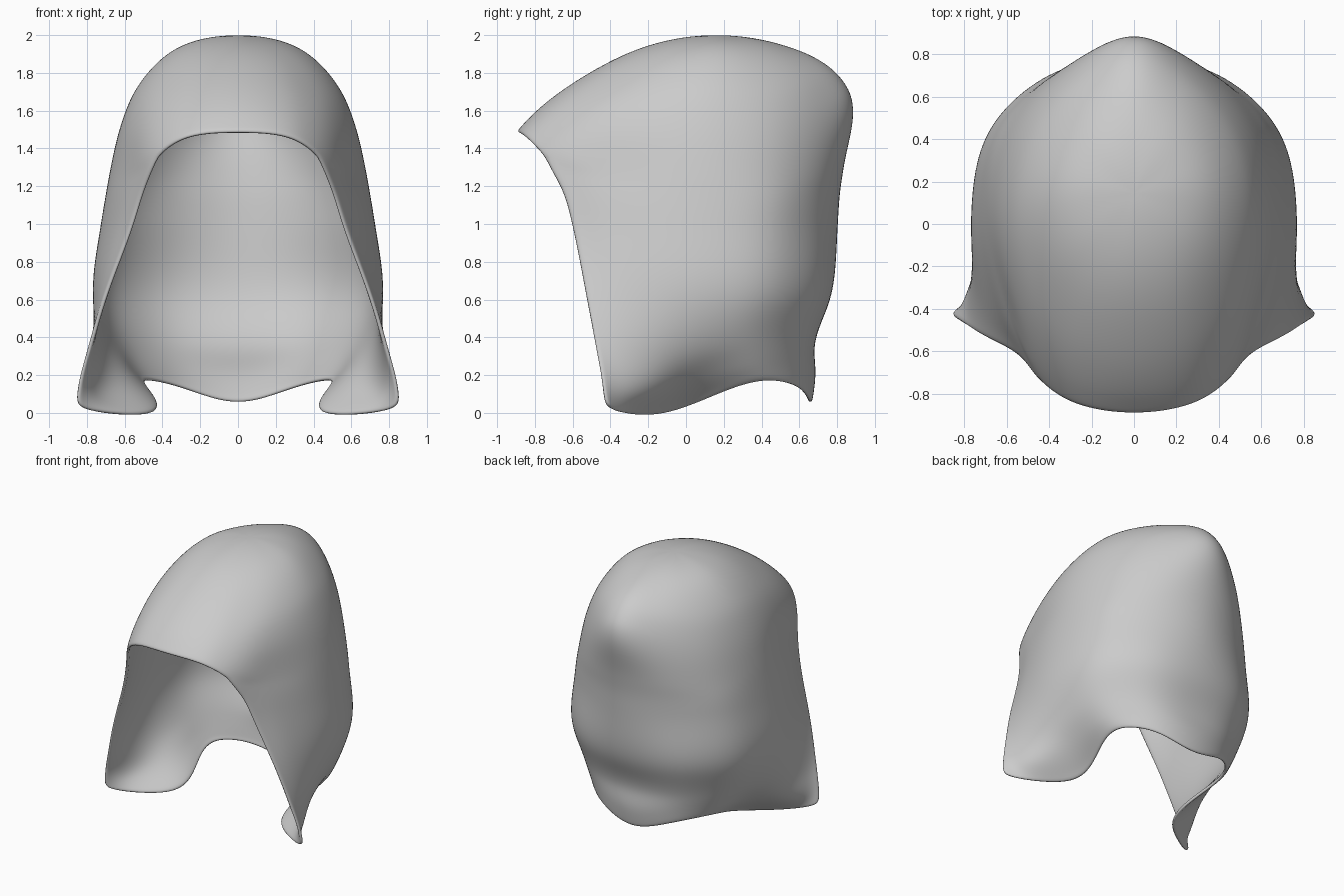
import bpy, bmesh
from mathutils import Vector

if "Cube" in bpy.data.objects:
    bpy.data.objects.remove(bpy.data.objects["Cube"])

N = 6  # samples per spline span
POLE = (0, 0.15, 2.002)

# Right half of the crown: rings from the top down to the brow, front centre to back centre
CROWN = [
    [(0, -.20, 1.948), (.14, -.17, 1.943), (.24, -.10, 1.938), (.30, .02, 1.938),
     (.325, .17, 1.936), (.27, .33, 1.936), (.14, .45, 1.95), (0, .50, 1.954)],
    [(0, -.55, 1.78), (.24, -.52, 1.752), (.40, -.40, 1.715), (.50, -.20, 1.71),
     (.535, .12, 1.73), (.455, .42, 1.73), (.24, .67, 1.78), (0, .79, 1.82)],
    [(0, -.79, 1.605), (.28, -.735, 1.58), (.43, -.62, 1.53), (.56, -.35, 1.50),
     (.62, .08, 1.54), (.535, .45, 1.54), (.29, .735, 1.60), (0, .892, 1.68)],
    [(0, -.898, 1.492), (.29, -.85, 1.465), (.44, -.745, 1.365), (.58, -.43, 1.28),
     (.683, .05, 1.28), (.605, .46, 1.25), (.34, .735, 1.28), (0, .845, 1.33)],
]
# Right half of the drape: rings from the cheek down to the hem, face edge to back centre
DRAPE = [
    [(.512, -.655, 1.18), (.615, -.42, 1.15), (.705, .05, 1.15), (.63, .46, 1.13),
     (.36, .717, 1.14), (0, .82, 1.16)],
    [(.573, -.602, .98), (.655, -.40, .98), (.732, .05, .98), (.655, .45, .98),
     (.38, .705, .98), (0, .808, .98)],
    [(.712, -.53, .62), (.74, -.36, .62), (.772, .05, .62), (.695, .43, .64),
     (.41, .70, .64), (0, .775, .62)],
    [(.795, -.475, .35), (.78, -.32, .32), (.70, .05, .33), (.63, .39, .40),
     (.37, .625, .38), (0, .68, .36)],
    [(.845, -.44, .18), (.765, -.28, .11), (.59, .0, .17), (.57, .38, .25),
     (.35, .61, .25), (0, .69, .20)],
    [(.868, -.415, .03), (.69, -.31, -.01), (.41, -.07, -.005), (.53, .38, .175),
     (.325, .605, .14), (0, .67, .04)],
]


def flip(p):
    return Vector((-p.x, p.y, p.z))


def spline(pts, pre=None, post=None):
    """Smooth curve through pts, spaced by chord length."""
    pre = 2 * pts[0] - pts[1] if pre is None else pre
    post = 2 * pts[-1] - pts[-2] if post is None else post
    p = [pre] + pts + [post]
    d = [max((b - a).length, 1e-6) for a, b in zip(p, p[1:])]
    v = [(b - a) / k for a, b, k in zip(p, p[1:], d)]
    m = [(v[i] * d[i + 1] + v[i + 1] * d[i]) / (d[i] + d[i + 1]) for i in range(len(pts))]
    out = []
    for i in range(len(pts) - 1):
        a, b, k = pts[i], pts[i + 1], d[i + 1]
        for s in range(N):
            t = s / N
            out.append(a * (2*t**3 - 3*t**2 + 1) + m[i] * k * (t**3 - 2*t**2 + t)
                       + b * (3*t**2 - 2*t**3) + m[i + 1] * k * (t**3 - t**2))
    return out + [pts[-1].copy()]


# Ribs running down from the top; the first two stop at the brow
ribs = []
for c in range(8):
    pts = [Vector(POLE)] + [Vector(r[c]) for r in CROWN]
    if c >= 2:
        pts += [Vector(r[c - 2]) for r in DRAPE]
    over = 2 * pts[0] - pts[1]
    over.z = pts[1].z
    ribs.append(spline(pts, pre=over))

# Rows across the ribs
brow = len(CROWN) * N
grid = {}
for i in range(len(ribs[-1])):
    first = 0 if i <= brow else 2
    row = [ribs[c][i] for c in range(first, 8)]
    curve = spline(row, pre=flip(row[1]) if first == 0 else None, post=flip(row[-2]))
    for j, p in enumerate(curve):
        grid[i, j + first * N] = p

# Skin both halves
bm = bmesh.new()
for side in (1, -1):
    vs = {k: bm.verts.new((p.x * side, p.y, p.z)) for k, p in grid.items()}
    for i, j in grid:
        keys = [(i, j), (i + 1, j), (i + 1, j + 1), (i, j + 1)]
        if all(k in vs for k in keys):
            bm.faces.new([vs[k] for k in keys][::side])
bmesh.ops.remove_doubles(bm, verts=bm.verts[:], dist=1e-4)

# Relax the cloth, keeping the edges on their own line
for _ in range(6):
    new = {}
    for v in bm.verts:
        edges = [e for e in v.link_edges if e.is_boundary] or v.link_edges
        mid = sum((e.other_vert(v).co for e in edges), Vector()) / len(edges)
        new[v] = v.co.lerp(mid, 0.5)
    for v, co in new.items():
        v.co = co

mesh = bpy.data.meshes.new("hood")
bm.to_mesh(mesh)
bm.free()
hood = bpy.data.objects.new("hood", mesh)
bpy.context.collection.objects.link(hood)
for poly in mesh.polygons:
    poly.use_smooth = True

# Cloth thickness with a rounded edge
solid = hood.modifiers.new("thickness", 'SOLIDIFY')
solid.thickness = 0.022
solid.offset = -1
sub = hood.modifiers.new("smooth", 'SUBSURF')
sub.levels = sub.render_levels = 1
